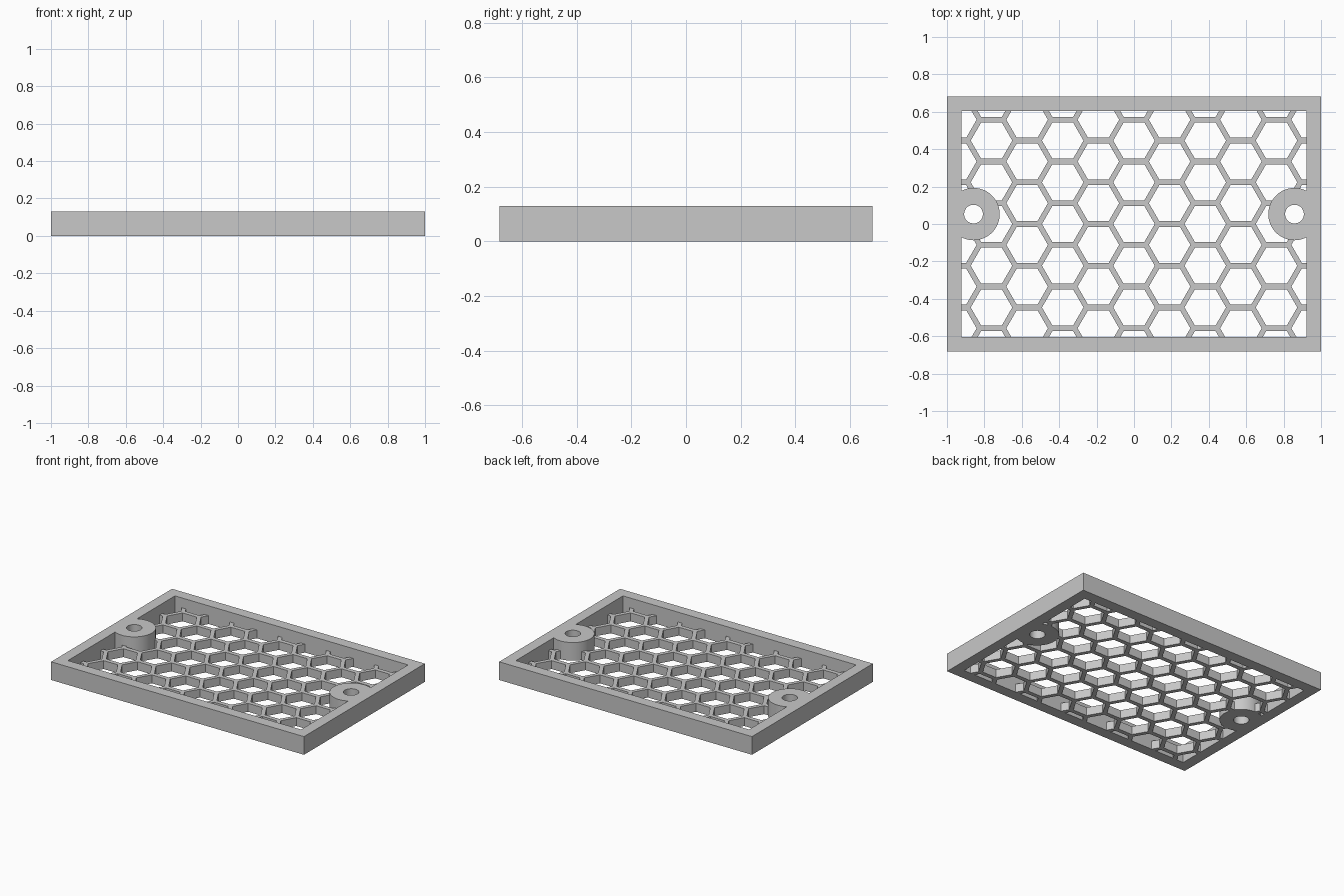
import bpy, bmesh, math
from mathutils import Matrix, Vector

if "Cube" in bpy.data.objects:
    bpy.data.objects.remove(bpy.data.objects["Cube"], do_unlink=True)

HALF_X, HALF_Y, HEIGHT = 1.0, 0.683, 0.13
IN_X, IN_Y = 0.922, 0.605
MESH_TOP = 0.06
COL_STEP, ROW_STEP, HEX_R = 0.1905, 0.223, 0.111
BOSS_X, BOSS_Y, BOSS_R, HOLE_R = 0.858, 0.053, 0.14, 0.05

grey = bpy.data.materials.new("plain_grey")
grey.use_nodes = True
colour = (0.58, 0.58, 0.58, 1)
grey.diffuse_color = colour
grey.node_tree.nodes["Principled BSDF"].inputs["Base Color"].default_value = colour


def finish(name, bm):
    mesh = bpy.data.meshes.new(name)
    bm.to_mesh(mesh)
    bm.free()
    mesh.materials.append(grey)
    obj = bpy.data.objects.new(name, mesh)
    bpy.context.collection.objects.link(obj)
    return obj


def box(name, hx, hy, z0, z1):
    bm = bmesh.new()
    bmesh.ops.create_cube(bm, size=1, matrix=Matrix.Translation((0, 0, (z0 + z1) / 2))
                          @ Matrix.Diagonal((2 * hx, 2 * hy, z1 - z0, 1)))
    return finish(name, bm)


def prisms(name, centres, radius, sides, z0, z1):
    bm = bmesh.new()
    for x, y in centres:
        bmesh.ops.create_cone(bm, cap_ends=True, segments=sides, radius1=radius, radius2=radius,
                              depth=z1 - z0, matrix=Matrix.Translation((x, y, (z0 + z1) / 2))
                              @ Matrix.Rotation(math.pi / 2 if sides == 6 else 0, 4, "Z"))
    return finish(name, bm)


def combine(target, tool, operation):
    mod = target.modifiers.new(operation, "BOOLEAN")
    mod.operation, mod.solver, mod.object = operation, "EXACT", tool
    bpy.context.view_layer.objects.active = target
    bpy.ops.object.modifier_apply(modifier=mod.name)
    bpy.data.objects.remove(tool, do_unlink=True)


# Honeycomb openings, trimmed to the inside of the frame
centres = []
for col in range(-5, 6):
    for row in range(-3, 4):
        y = (row + (0.5 if col % 2 else 0)) * ROW_STEP
        if abs(y) - HEX_R < IN_Y:
            centres.append((col * COL_STEP, y))
openings = prisms("honeycomb_openings", centres, HEX_R, 6, -0.1, 0.1)
# Turn the hexagons so their flats face front and back
first = openings.data.vertices[0].co - Vector((*centres[0], 0))
if abs(first.y) > 0.108 or abs(first.x) < 0.01:
    for k, v in enumerate(openings.data.vertices):
        cx, cy = centres[k // 12]
        dx, dy = v.co.x - cx, v.co.y - cy
        v.co.x, v.co.y = cx - dy, cy + dx
combine(openings, box("opening_limit", IN_X, IN_Y, -0.2, 0.2), "INTERSECT")

# Tray with a recessed honeycomb floor
body = box("honeycomb_cover", HALF_X, HALF_Y, 0, HEIGHT)
combine(body, box("recess", IN_X, IN_Y, MESH_TOP, 0.3), "DIFFERENCE")
combine(body, openings, "DIFFERENCE")

# Screw bosses with through holes
spots = [(-BOSS_X, BOSS_Y), (BOSS_X, BOSS_Y)]
combine(body, prisms("bosses", spots, BOSS_R, 64, 0, HEIGHT), "UNION")
combine(body, prisms("screw_holes", spots, HOLE_R, 48, -0.1, 0.3), "DIFFERENCE")

bpy.ops.object.select_all(action="DESELECT")
body.select_set(True)
bpy.context.view_layer.objects.active = body
bpy.ops.object.shade_smooth_by_angle(angle=math.radians(30))
